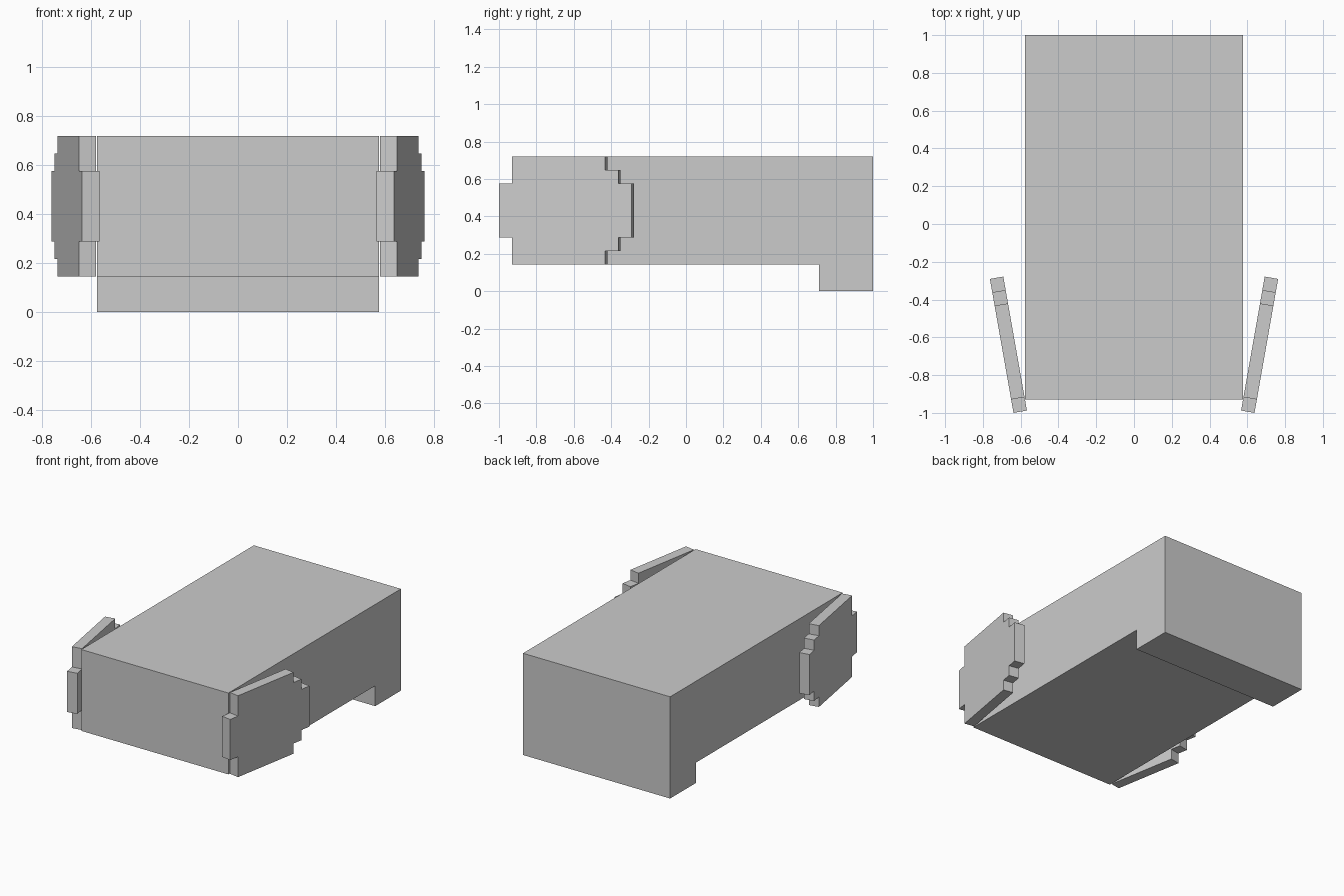
import bpy, bmesh, math
from mathutils import Matrix, Vector

if "Cube" in bpy.data.objects:
    bpy.data.objects.remove(bpy.data.objects["Cube"])

U = 0.072  # block unit


def extrude_profile(name, yz, x0, x1):
    """Extrude a closed (y, z) outline along x."""
    me = bpy.data.meshes.new(name)
    bm = bmesh.new()
    face = bm.faces.new([bm.verts.new((x0, y, z)) for y, z in yz])
    ext = bmesh.ops.extrude_face_region(bm, geom=[face])
    moved = [g for g in ext["geom"] if isinstance(g, bmesh.types.BMVert)]
    bmesh.ops.translate(bm, verts=moved, vec=Vector((x1 - x0, 0, 0)))
    bmesh.ops.recalc_face_normals(bm, faces=bm.faces)
    bm.to_mesh(me)
    bm.free()
    ob = bpy.data.objects.new(name, me)
    bpy.context.collection.objects.link(ob)
    return ob


# Main block with the lower lip at the back
extrude_profile("body", [(-0.93, 2 * U), (0.712, 2 * U), (0.712, 0), (1, 0),
                         (1, 10 * U), (-0.93, 10 * U)], -8 * U, 8 * U)

# Stepped side plate: upper half outline in units, mirrored to the lower half
half = [(0, 2), (1, 2), (1, 4), (8, 4), (8, 3), (9, 3), (9, 2), (10, 2)]
outline = half + [(u, -v) for u, v in reversed(half)]
plate = extrude_profile("side_plate", [(u * U, (6 + v) * U) for u, v in outline], 0, U)
plate.data.transform(Matrix.Translation((0.567, -0.9875, 0))
                     @ Matrix.Rotation(math.radians(-10), 4, 'Z'))

# Mirror the plate to the other side
mirror = plate.modifiers.new("mirror", 'MIRROR')
mirror.use_axis = (True, False, False)
